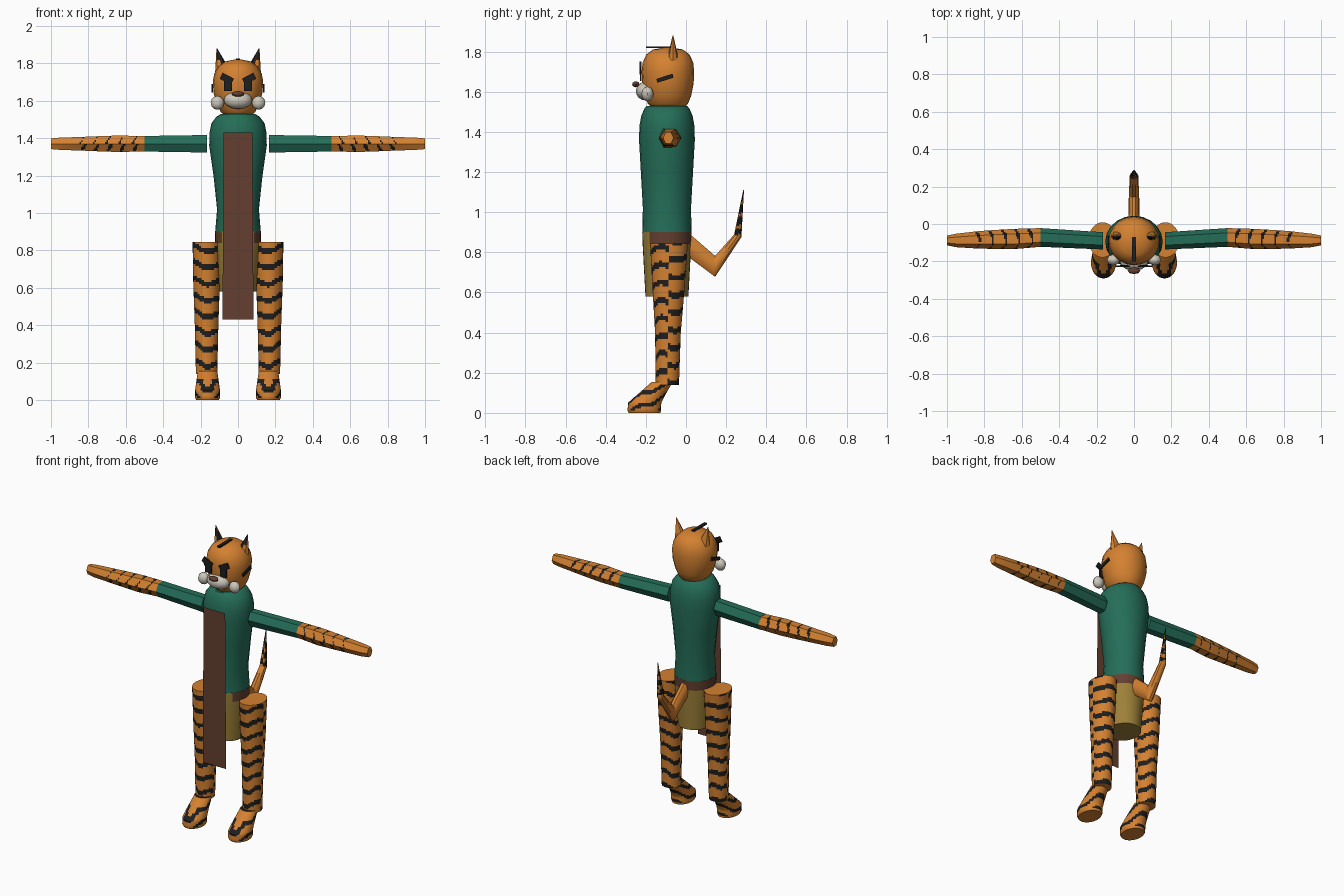
import bpy, bmesh
from math import sin, cos, pi, atan2, radians
from mathutils import Vector, Matrix

cube = bpy.data.objects.get("Cube")
if cube:
    bpy.data.objects.remove(cube)


def material(name, rgb):
    m = bpy.data.materials.new(name)
    m.use_nodes = True
    m.diffuse_color = (*rgb, 1)
    bsdf = next(n for n in m.node_tree.nodes if n.type == 'BSDF_PRINCIPLED')
    bsdf.inputs["Base Color"].default_value = (*rgb, 1)
    return m


ORANGE = material("orange fur", (0.66, 0.22, 0.03))
BLACK = material("black stripe", (0.013, 0.013, 0.014))
GREEN = material("green cloth", (0.018, 0.155, 0.098))
BROWN = material("brown leather", (0.125, 0.05, 0.029))
KHAKI = material("khaki cloth", (0.34, 0.22, 0.04))
WHITE = material("white fur", (0.62, 0.58, 0.5))


def finish(name, bm, mats, rule=None, angle=40):
    """Turn a bmesh into an object; rule(center) picks the face material."""
    bmesh.ops.recalc_face_normals(bm, faces=bm.faces)
    for f in bm.faces:
        f.smooth = angle > 0
        if rule:
            f.material_index = int(rule(f.calc_center_median()))
    me = bpy.data.meshes.new(name)
    bm.to_mesh(me)
    bm.free()
    for m in mats:
        me.materials.append(m)
    if angle:
        me.set_sharp_from_angle(angle=radians(angle))
    ob = bpy.data.objects.new(name, me)
    bpy.context.scene.collection.objects.link(ob)
    return ob


def polygon(sides, sub=1):
    """Outline of a regular polygon with each side cut into sub pieces."""
    pts = [Vector((cos(2 * pi * i / sides), sin(2 * pi * i / sides))) for i in range(sides)]
    return [pts[i].lerp(pts[(i + 1) % sides], j / sub) for i in range(sides) for j in range(sub)]


def loft(name, stations, outline, mats, rule=None, step=9, angle=40):
    """Skin rings (center, u, v), adding rings between them every step."""
    st = [tuple(Vector(p) for p in s) for s in stations]
    rings = [st[0]]
    for a, b in zip(st, st[1:]):
        n = max(1, round((b[0] - a[0]).length / step))
        rings += [tuple(p.lerp(q, i / n) for p, q in zip(a, b)) for i in range(1, n + 1)]
    bm = bmesh.new()
    rows = [[bm.verts.new(c + u * p.x + v * p.y) for p in outline] for c, u, v in rings]
    k = len(outline)
    for r, s in zip(rows, rows[1:]):
        for i in range(k):
            j = (i + 1) % k
            bm.faces.new((r[i], r[j], s[j], s[i]))
    bm.faces.new(rows[0])
    bm.faces.new(rows[-1])
    return finish(name, bm, mats, rule, angle)


def upright(x, rows):
    """Stations for a part along z from rows (z, y, rx, ry)."""
    return [((x, y, z), (rx, 0, 0), (0, ry, 0)) for z, y, rx, ry in rows]


def ball(name, loc, size, mat, seg=12):
    bm = bmesh.new()
    bmesh.ops.create_uvsphere(bm, u_segments=seg, v_segments=seg // 2 + 2, radius=1)
    bmesh.ops.transform(bm, verts=bm.verts, matrix=Matrix.Translation(loc) @ Matrix.Diagonal((*size, 1)))
    return finish(name, bm, [mat], angle=50)


def plate(name, loc, size, mat, axis='Y', turn=0):
    bm = bmesh.new()
    bmesh.ops.create_cube(bm, size=1)
    m = Matrix.Translation(loc) @ Matrix.Rotation(radians(turn), 4, axis) @ Matrix.Diagonal((*size, 1))
    bmesh.ops.transform(bm, verts=bm.verts, matrix=m)
    return finish(name, bm, [mat], angle=0)


ROUND = polygon(20)
FINE = polygon(32)
HEX = polygon(6, 4)
MID = -0.095

# Torso, and hips with a belt that is open over the front cloth
loft("torso", upright(0, [
    (0.9, MID, 0.122, 0.123), (1.02, MID, 0.112, 0.12), (1.2, MID, 0.131, 0.13),
    (1.36, MID, 0.154, 0.139), (1.43, MID, 0.152, 0.137), (1.48, MID, 0.142, 0.128),
    (1.515, MID, 0.115, 0.113), (1.53, MID, 0.09, 0.1)]), ROUND, [GREEN])
loft("hips", upright(0, [
    (0.58, MID, 0.098, 0.107), (0.84, MID, 0.122, 0.121), (0.9, MID, 0.123, 0.123)]),
    FINE, [KHAKI, BROWN], lambda c: c.z > 0.84 and c.y > -0.178, step=0.06)

# Long hanging front cloth
bm = bmesh.new()
bm.faces.new([bm.verts.new((x, -0.24, z)) for x, z in
              ((-0.083, 0.43), (0.083, 0.43), (0.077, 1.43), (-0.077, 1.43))])
finish("front_cloth", bm, [BROWN], angle=0)

# Head, muzzle, nose and crown stripe
loft("head", upright(0, [
    (1.52, -0.09, 0.07, 0.08), (1.54, -0.09, 0.092, 0.1), (1.58, -0.09, 0.114, 0.116),
    (1.64, -0.09, 0.13, 0.128), (1.7, -0.09, 0.135, 0.131), (1.745, -0.09, 0.127, 0.126),
    (1.785, -0.09, 0.103, 0.108), (1.81, -0.09, 0.068, 0.075), (1.82, -0.09, 0.02, 0.02)]),
    ROUND, [ORANGE], angle=60)
ball("muzzle", (0, -0.2, 1.603), (0.076, 0.05, 0.047), WHITE)
ball("nose", (0, -0.25, 1.637), (0.034, 0.018, 0.015), BROWN, 8)
plate("crown_stripe", (0, -0.135, 1.822), (0.02, 0.13, 0.009), BLACK)

# Tail with a dark striped tip
loft("tail", [
    ((0, 0.0, 0.845), (0.03, 0, 0), (0, 0.032, 0.038)),
    ((0, 0.145, 0.73), (0.028, 0, 0), (0, 0, 0.055)),
    ((0, 0.258, 0.882), (0.023, 0, 0), (0, -0.019, 0.007)),
    ((0, 0.287, 1.11), (0.002, 0, 0), (0, -0.002, 0))],
    polygon(10), [ORANGE, BLACK],
    lambda c: c.z > 0.89 and (c.z / 0.06 + (0.4 if c.x > 0 else 0)) % 1 < 0.65, step=0.012, angle=35)

for s, side in ((1, "left"), (-1, "right")):
    # Face markings, cheek tufts and ears
    plate(side + "_brow", (s * 0.06, -0.226, 1.718), (0.068, 0.009, 0.036), BLACK, turn=-s * 28)
    plate(side + "_eye", (s * 0.053, -0.225, 1.688), (0.044, 0.009, 0.07), BLACK)
    plate(side + "_cheek_stripe", (s * 0.137, -0.105, 1.667), (0.009, 0.085, 0.02), BLACK, 'X', 18)
    ball(side + "_cheek_tuft", (s * 0.11, -0.192, 1.589), (0.036, 0.03, 0.037), WHITE, 8)

    def ear_rule(c, s=s):
        return c.y < -0.067 and c.x * s < 0.092 + 0.3 * (c.z - 1.77)
    loft(side + "_ear", [
        ((s * 0.08, -0.065, 1.755), (0.042, 0, 0), (0, 0.03, 0)),
        ((s * 0.113, -0.065, 1.88), (0.002, 0, 0), (0, 0.002, 0))],
        polygon(8), [ORANGE, BLACK], ear_rule, step=0.03, angle=35)

    # Six-sided arms: sleeve, then striped forearm and hand
    def ring(x, y, ry, rz, s=s):
        return (s * x, y, 1.37), (0, ry, 0), (0, 0, rz)

    def arm_rule(c, s=s):
        a = atan2(c.z - 1.37, c.y + 0.08)
        x = abs(c.x)
        wave = 0.3 * sin(a) + (0.45 if c.z < 1.37 else 0)
        return 0.53 < x < 0.87 and (x / 0.07 + wave) % 1 < 0.17 + 0.1 * sin(2 * a)
    loft(side + "_sleeve", [ring(0.165, -0.09, 0.046, 0.054), ring(0.5, -0.072, 0.05, 0.048)],
         polygon(6), [GREEN], angle=0)
    loft(side + "_forearm", [
        ring(0.5, -0.072, 0.05, 0.047), ring(0.64, -0.08, 0.054, 0.051), ring(0.76, -0.083, 0.05, 0.046),
        ring(0.84, -0.085, 0.046, 0.042), ring(0.95, -0.088, 0.036, 0.038), ring(1.0, -0.088, 0.026, 0.033)],
        HEX, [ORANGE, BLACK], arm_rule, step=0.008, angle=30)

    # Striped legs, with the bands staggered between front and back
    def leg_rule(c, s=s):
        a = atan2(c.y + 0.09, (c.x * s) - 0.168)
        shift = (0.5 if c.y > -0.09 else 0) + 0.13 * sin(3 * a) - 0.12 * cos(a)
        return (c.z / 0.088 + shift) % 1 < 0.34
    loft(side + "_leg", upright(s * 0.168, [
        (0.14, -0.093, 0.057, 0.058), (0.4, -0.09, 0.063, 0.064), (0.62, -0.087, 0.071, 0.08),
        (0.845, -0.085, 0.075, 0.094)]), FINE, [ORANGE, BLACK], leg_rule, step=0.0105)

    # Feet slope forward from the ankle
    def foot_rule(c, s=s):
        a = atan2(c.y + 0.2, (c.x * s) - 0.163)
        return c.z > 0.015 and ((c.z - 0.45 * c.y) / 0.06 + 0.15 * sin(3 * a)) % 1 < 0.34
    loft(side + "_foot", upright(s * 0.163, [
        (0.0, -0.206, 0.06, 0.079), (0.012, -0.208, 0.067, 0.083), (0.05, -0.206, 0.067, 0.083),
        (0.085, -0.178, 0.062, 0.072), (0.155, -0.118, 0.052, 0.052)]),
        FINE, [ORANGE, BLACK], foot_rule, step=0.009)
